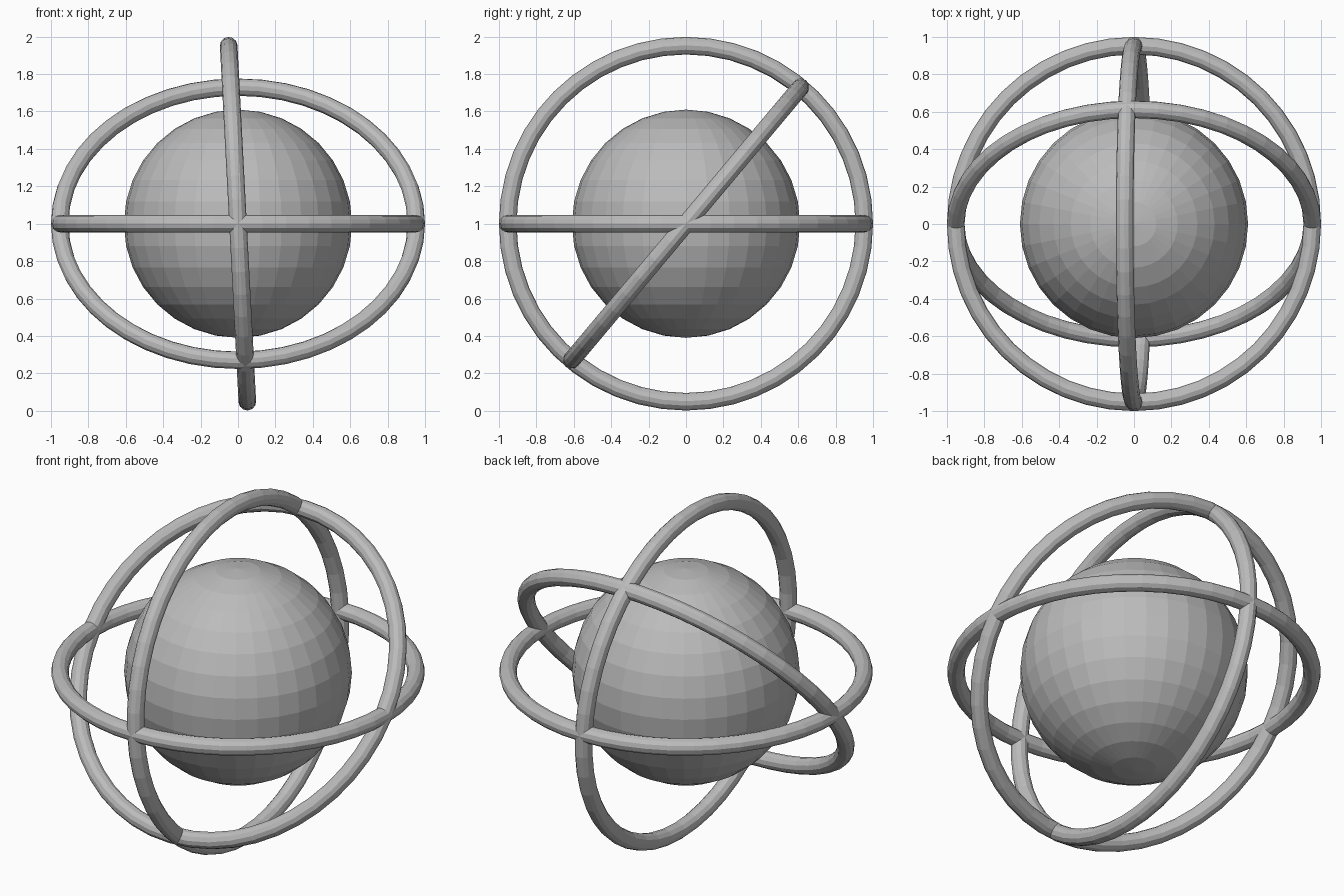
import bpy
from math import radians

if "Cube" in bpy.data.objects:
    bpy.data.objects.remove(bpy.data.objects["Cube"])

CENTRE = (0, 0, 1)

grey = bpy.data.materials.new("grey")
grey.diffuse_color = (0.5, 0.5, 0.5, 1)
grey.use_nodes = True
grey.node_tree.nodes["Principled BSDF"].inputs["Base Color"].default_value = grey.diffuse_color


def finish(name):
    """Name the new object and give it the flat grey colour."""
    ob = bpy.context.object
    ob.name = name
    ob.data.materials.append(grey)
    bpy.ops.object.shade_flat()


# faceted core
bpy.ops.mesh.primitive_uv_sphere_add(segments=32, ring_count=16, radius=0.61, location=CENTRE)
finish("core_sphere")

# three equal rings around the core, each tilted differently
for name, rx, ry in (("level_ring", 0, 0), ("tilted_ring", 50, 0), ("upright_ring", 0, 87)):
    bpy.ops.mesh.primitive_torus_add(
        major_segments=48, minor_segments=12, major_radius=0.953, minor_radius=0.047,
        location=CENTRE, rotation=(radians(rx), radians(ry), 0))
    finish(name)
